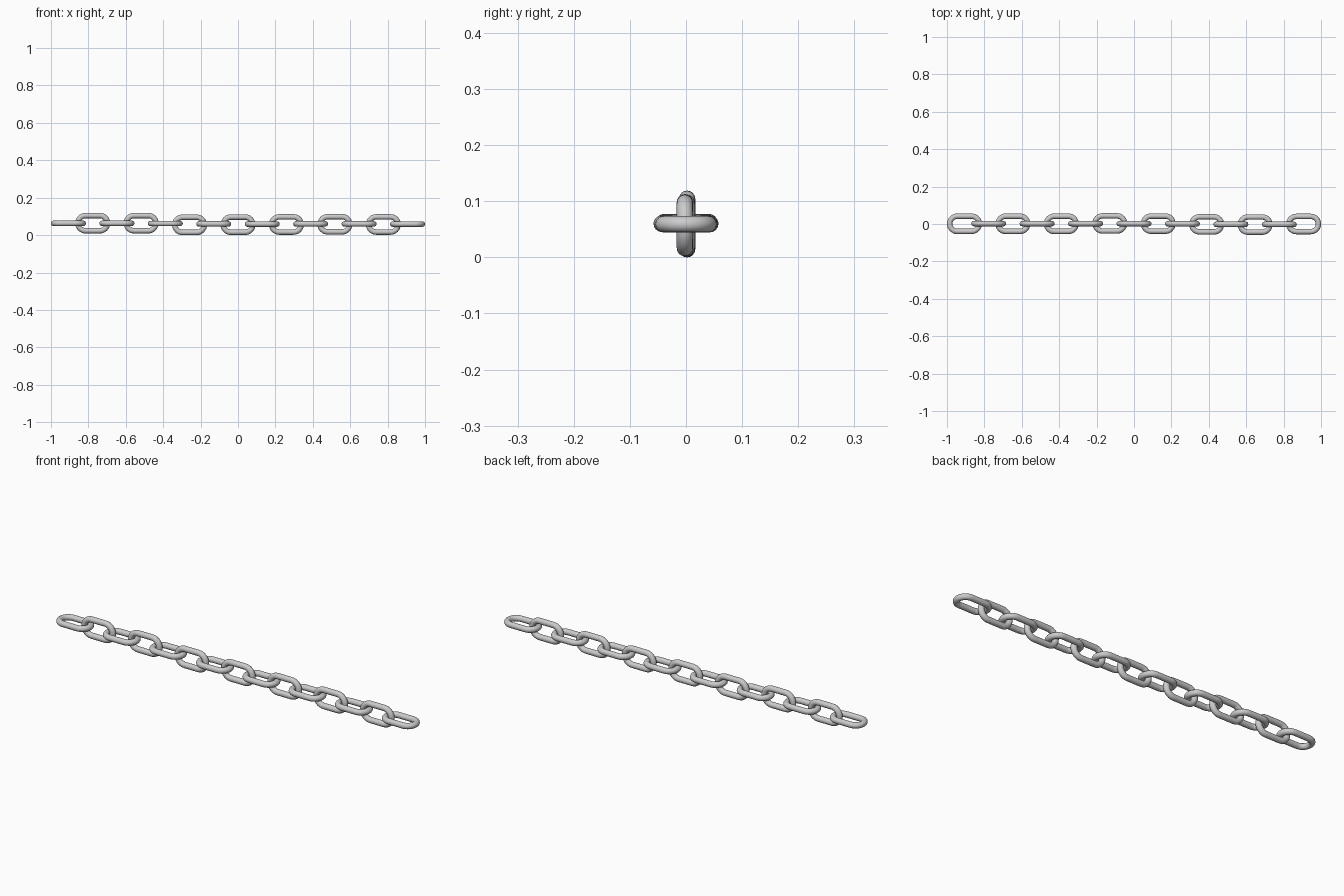
import bpy, math
from mathutils import Vector

if "Cube" in bpy.data.objects:
    bpy.data.objects.remove(bpy.data.objects["Cube"])

WIRE = 0.0145      # wire radius
LENGTH = 0.187     # outer link length
WIDTH = 0.110      # outer link width
ARC, SIDES = 16, 16
COUNT = 15
PITCH = (2 - LENGTH) / (COUNT - 1)


def link_mesh():
    # stadium path swept with a round wire, lying flat in xy
    r = WIDTH / 2 - WIRE
    half = (LENGTH - WIDTH) / 2
    path = []
    for side, start in ((1, -math.pi / 2), (-1, math.pi / 2)):
        for i in range(ARC + 1):
            a = start + math.pi * i / ARC
            n = Vector((math.cos(a), math.sin(a), 0))
            path.append((Vector((side * half, 0, 0)) + n * r, n))
    verts, faces = [], []
    for p, n in path:
        for j in range(SIDES):
            b = 2 * math.pi * j / SIDES
            verts.append(p + n * WIRE * math.cos(b) + Vector((0, 0, WIRE * math.sin(b))))
    rings = len(path)
    for i in range(rings):
        k = (i + 1) % rings
        for j in range(SIDES):
            m = (j + 1) % SIDES
            faces.append((i * SIDES + j, k * SIDES + j, k * SIDES + m, i * SIDES + m))
    mesh = bpy.data.meshes.new("chain_link")
    mesh.from_pydata([v[:] for v in verts], [], faces)
    mesh.shade_smooth()
    return mesh


# small irregular offsets of the links, left to right
flat_y = (0.001, 0.001, 0.001, 0.003, 0.002, -0.002, -0.003, 0.000)
flat_z = (0.063, 0.063, 0.062, 0.060, 0.059, 0.060, 0.060, 0.059)
up_y = (0.002, 0.002, 0.002, 0.002, 0.001, -0.002, -0.002)
up_z = (0.064, 0.064, 0.055, 0.056, 0.057, 0.058, 0.057)

mesh = link_mesh()
for i in range(COUNT):
    upright = i % 2 == 1
    k = i // 2
    ob = bpy.data.objects.new(f"{'upright' if upright else 'flat'}_link_{k + 1}", mesh)
    bpy.context.collection.objects.link(ob)
    x = -1 + LENGTH / 2 + i * PITCH
    ob.location = (x, up_y[k], up_z[k]) if upright else (x, flat_y[k], flat_z[k])
    if upright:
        ob.rotation_euler.x = math.pi / 2
